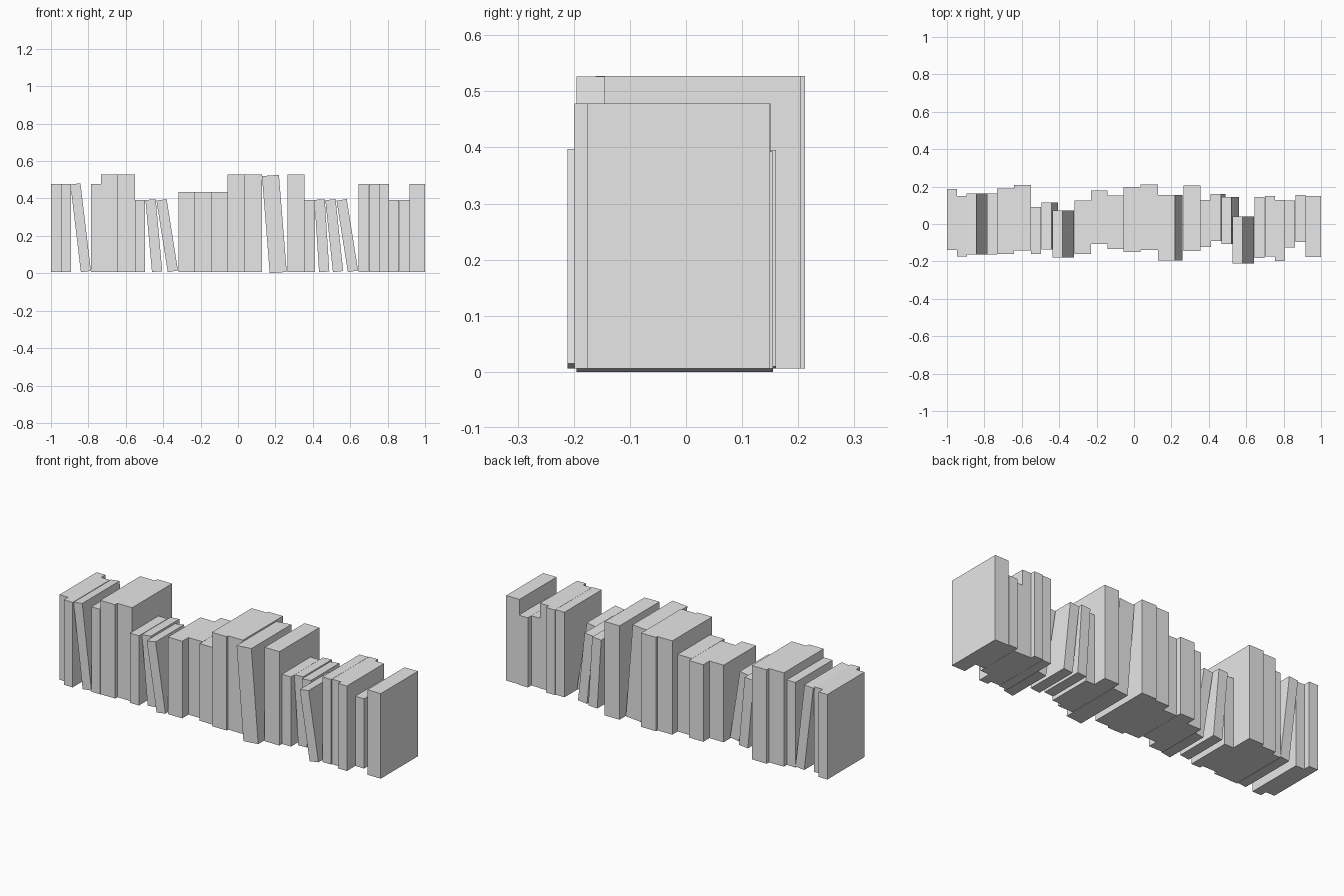
import bpy
import bmesh
from math import radians, sin
from mathutils import Matrix

cube = bpy.data.objects.get("Cube")
if cube:
    bpy.data.objects.remove(cube, do_unlink=True)

# One plain grey for every book
GREY = (0.8, 0.8, 0.8, 1)
grey = bpy.data.materials.new("plain_grey")
grey.use_nodes = True
grey.diffuse_color = GREY
shader = next(n for n in grey.node_tree.nodes if n.type == "BSDF_PRINCIPLED")
shader.inputs["Base Color"].default_value = GREY

# Book formats: thickness, depth, height
FORMATS = {
    "tall": (0.091, 0.35, 0.521),
    "large": (0.054, 0.326, 0.472),
    "thick": (0.082, 0.326, 0.472),
    "medium": (0.088, 0.285, 0.428),
    "short": (0.055, 0.25, 0.387),
}
FLOOR = 0.006


def add_book(name, kind, left, middle, lean=0, floor=FLOOR):
    """Box with its left extent at x = left; a leaning one tips towards -x."""
    thickness, depth, height = FORMATS[kind]
    angle = radians(lean)
    bm = bmesh.new()
    bmesh.ops.create_cube(bm, size=1)
    # Put the pivot on the lower left edge
    bmesh.ops.translate(bm, verts=bm.verts, vec=(0.5, 0, 0.5))
    bmesh.ops.scale(bm, verts=bm.verts, vec=(thickness, depth, height))
    bmesh.ops.rotate(bm, verts=bm.verts, matrix=Matrix.Rotation(-angle, 3, "Y"))
    mesh = bpy.data.meshes.new(name)
    bm.to_mesh(mesh)
    bm.free()
    mesh.materials.append(grey)
    book = bpy.data.objects.new(name, mesh)
    book.location = (left + height * sin(angle), middle, floor)
    bpy.context.collection.objects.link(book)
    return book


# Row from -x to +x: format, left edge, middle in depth, lean in degrees
ROW = [
    ("large", -1, 0.025), ("large", -0.947, -0.012),
    ("large", -0.896, 0, 6.8), ("large", -0.786, 0),
    ("tall", -0.733, 0.014), ("tall", -0.642, 0.034),
    ("short", -0.551, -0.035), ("short", -0.495, -0.011, 5.2),
    ("short", -0.436, -0.053, 9), ("medium", -0.318, -0.018),
    ("medium", -0.231, 0.036), ("medium", -0.142, 0.009),
    ("tall", -0.055, 0.024), ("tall", 0.036, 0.037),
    ("tall", 0.128, -0.02, 4.6, 0), ("tall", 0.265, 0.03),
    ("short", 0.356, 0.003), ("short", 0.409, 0.035, 3.6),
    ("short", 0.467, 0.019, 6), ("short", 0.527, -0.086, 9),
    ("large", 0.645, -0.018), ("large", 0.7, -0.012),
    ("large", 0.754, -0.036), ("short", 0.807, 0),
    ("short", 0.863, 0.03), ("thick", 0.918, -0.013),
]
for number, (kind, *placing) in enumerate(ROW, start=1):
    posture = "leaning" if len(placing) > 2 else "upright"
    add_book(f"{posture}_{kind}_book_{number}", kind, *placing)
